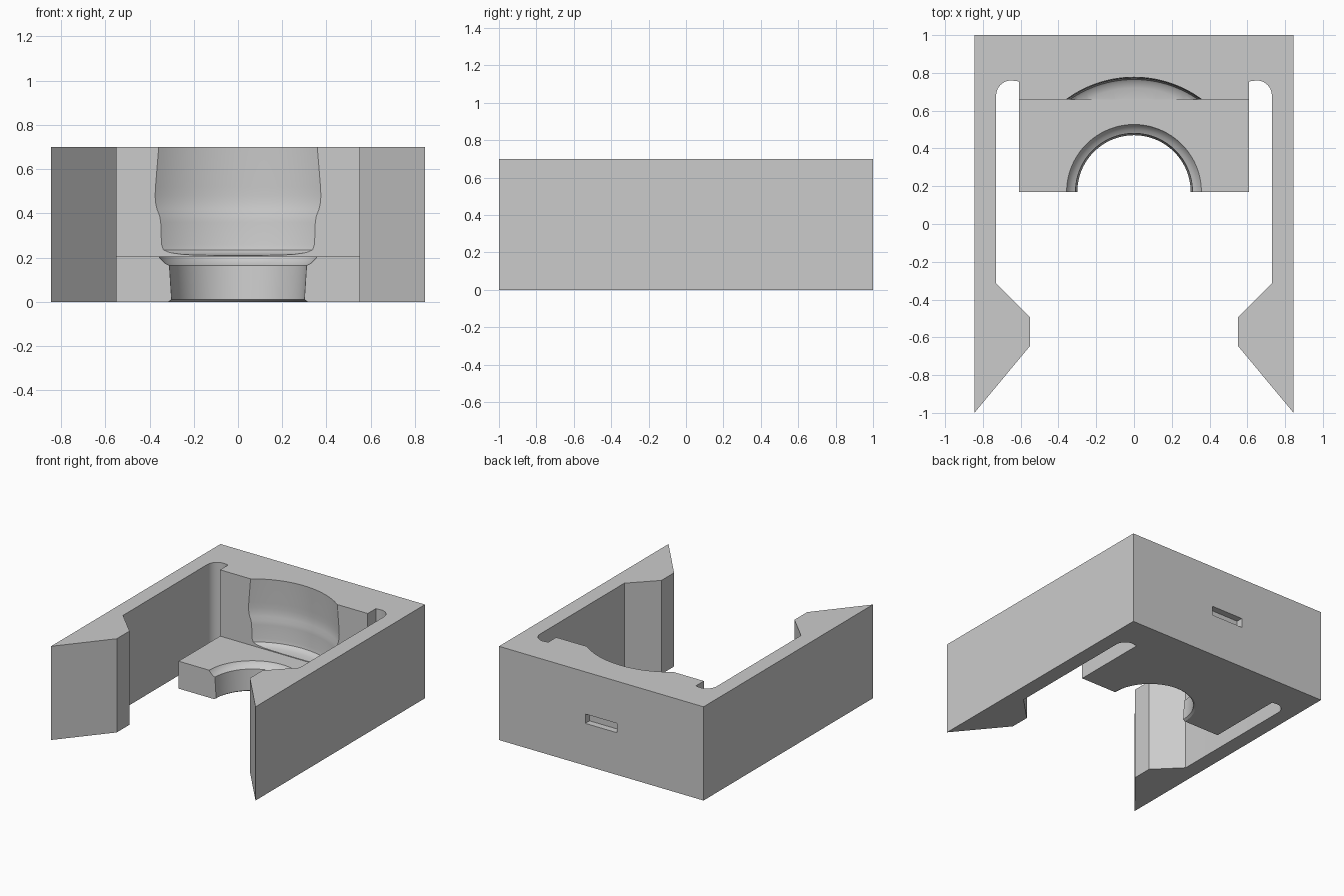
import bpy, bmesh
from math import sin, cos, pi

cube = bpy.data.objects.get("Cube")
if cube:
    bpy.data.objects.remove(cube, do_unlink=True)

HEIGHT = 0.7
SHELF = 0.205
AXIS_Y = 0.17      # centre of the round seat, also the shelf's front edge
STEP_Y = 0.66      # front of the tall back block

grey = bpy.data.materials.new("light_grey")
grey.use_nodes = True
grey.diffuse_color = (0.6, 0.6, 0.6, 1)
grey.node_tree.nodes["Principled BSDF"].inputs["Base Color"].default_value = (0.6, 0.6, 0.6, 1)


def make_object(name, bm):
    bmesh.ops.recalc_face_normals(bm, faces=bm.faces)
    mesh = bpy.data.meshes.new(name)
    bm.to_mesh(mesh)
    bm.free()
    mesh.materials.append(grey)
    obj = bpy.data.objects.new(name, mesh)
    bpy.context.collection.objects.link(obj)
    return obj


def extrude_outline(name, points, height):
    bm = bmesh.new()
    face = bm.faces.new([bm.verts.new((x, y, 0)) for x, y in points])
    grown = bmesh.ops.extrude_face_region(bm, geom=[face])["geom"]
    verts = [g for g in grown if isinstance(g, bmesh.types.BMVert)]
    bmesh.ops.translate(bm, verts=verts, vec=(0, 0, height))
    return make_object(name, bm)


def box(name, low, high):
    bm = bmesh.new()
    bmesh.ops.create_cube(bm, size=1)
    for v in bm.verts:
        v.co = [(a + b) / 2 + c * (b - a) for a, b, c in zip(low, high, v.co)]
    return make_object(name, bm)


def revolve(name, profile, segments):
    bm = bmesh.new()
    rings = []
    for r, z in profile:
        rings.append([bm.verts.new((r * cos(2 * pi * i / segments),
                                    AXIS_Y + r * sin(2 * pi * i / segments), z))
                      for i in range(segments)])
    for a, b in zip(rings, rings[1:]):
        for i in range(segments):
            j = (i + 1) % segments
            bm.faces.new((a[i], a[j], b[j], b[i]))
    bm.faces.new(rings[0])
    bm.faces.new(rings[-1])
    return make_object(name, bm)


# Clip body: back wall, two hooked arms, relief slots and centre tongue
slot_arc = [(0.65 + 0.08 * cos(a), 0.68 + 0.08 * sin(a))
            for a in (pi / 2 * i / 10 for i in range(11))]
half = [(0.845, 1), (0.845, -1), (0.55, -0.645), (0.55, -0.495), (0.73, -0.315),
        *slot_arc, (0.61, 0.755), (0.61, AXIS_Y)]
outline = half + [(-x, y) for x, y in reversed(half)]
body = extrude_outline("clip_body", outline, HEIGHT)

# Round seat: narrow ring below, bulged bowl above
seat_cutter = revolve("seat_cutter", [
    (0.325, -0.02), (0.315, 0), (0.3, 0.01), (0.31, 0.165), (0.33, 0.175),
    (0.355, 0.2), (0.358, 0.208), (0.5, 0.21), (0.55, 0.214), (0.58, 0.223), (0.595, 0.235),
    (0.6, 0.26), (0.602, 0.36), (0.605, 0.39), (0.612, 0.42), (0.616, 0.45),
    (0.617, 0.48), (0.616, 0.52), (0.607, HEIGHT), (0.606, 0.72)], 128)

# Step that lowers the tongue to shelf height
step_cutter = box("step_cutter", (-0.61, 0, SHELF), (0.61, STEP_Y, 0.8))

# Shallow slot in the back wall
latch_cutter = box("latch_slot_cutter", (-0.132, 0.95, 0.315), (0.132, 1.1, 0.385))

for cutter in (step_cutter, seat_cutter, latch_cutter):
    cutter.hide_render = True
    cutter.hide_viewport = True
    mod = body.modifiers.new(cutter.name, "BOOLEAN")
    mod.operation = "DIFFERENCE"
    mod.solver = "EXACT"
    mod.object = cutter

# Bake the cuts and remove the cutters
bpy.context.view_layer.update()
evaluated = body.evaluated_get(bpy.context.evaluated_depsgraph_get())
result = bpy.data.meshes.new_from_object(evaluated)
body.modifiers.clear()
body.data = result
for cutter in (step_cutter, seat_cutter, latch_cutter):
    bpy.data.objects.remove(cutter, do_unlink=True)

bpy.ops.object.select_all(action="DESELECT")
body.select_set(True)
bpy.context.view_layer.objects.active = body
bpy.ops.object.shade_smooth_by_angle(angle=pi / 6)
